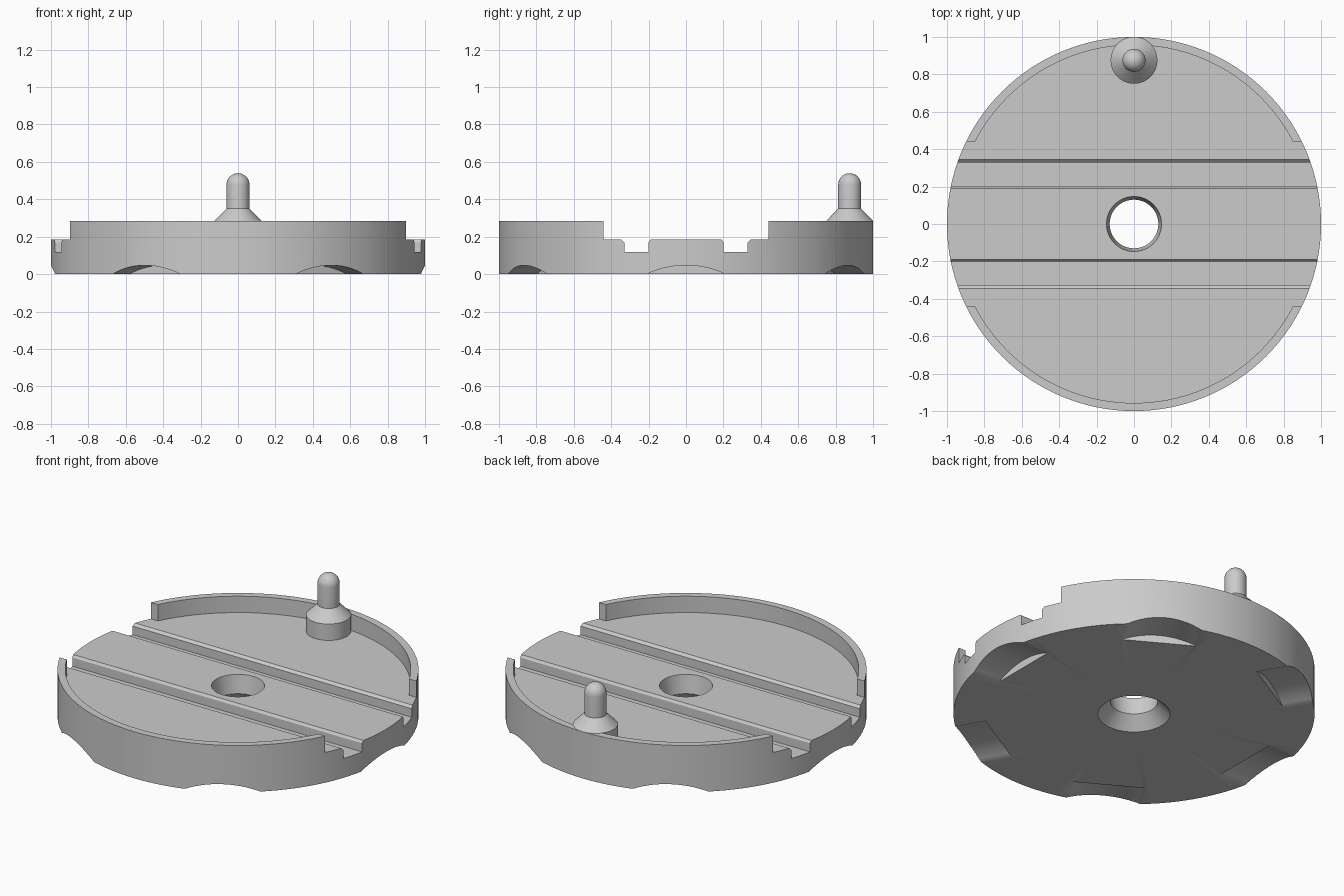
import bpy, bmesh, math
from mathutils import Matrix

cube = bpy.data.objects.get("Cube")
if cube:
    bpy.data.objects.remove(cube, do_unlink=True)

FLOOR, RIM = 0.185, 0.285

grey = bpy.data.materials.new("light_grey")
grey.use_nodes = True
colour = (0.6, 0.6, 0.6, 1)
grey.diffuse_color = colour
grey.node_tree.nodes["Principled BSDF"].inputs["Base Color"].default_value = colour


def finish(name, bm):
    """Turn a bmesh into a linked object with the shared material."""
    bmesh.ops.remove_doubles(bm, verts=bm.verts, dist=1e-5)
    bmesh.ops.recalc_face_normals(bm, faces=bm.faces)
    mesh = bpy.data.meshes.new(name)
    bm.to_mesh(mesh)
    bm.free()
    mesh.materials.append(grey)
    obj = bpy.data.objects.new(name, mesh)
    bpy.context.collection.objects.link(obj)
    return obj


def lathe(name, profile, steps, closed):
    """Revolve (radius, height) points about z."""
    bm = bmesh.new()
    verts = [bm.verts.new((r, 0, z)) for r, z in profile]
    edges = [bm.edges.new(pair) for pair in zip(verts, verts[1:])]
    if closed:
        edges.append(bm.edges.new((verts[-1], verts[0])))
    bmesh.ops.spin(bm, geom=verts + edges, cent=(0, 0, 0), axis=(0, 0, 1),
                   angle=math.tau, steps=steps)
    return finish(name, bm)


def prism_x(name, outline, x0, x1):
    """Extrude a (y, z) outline along x."""
    bm = bmesh.new()
    face = bm.faces.new([bm.verts.new((x0, y, z)) for y, z in outline])
    moved = bmesh.ops.extrude_face_region(bm, geom=[face])["geom"]
    bmesh.ops.translate(bm, vec=(x1 - x0, 0, 0),
                        verts=[v for v in moved if isinstance(v, bmesh.types.BMVert)])
    return finish(name, bm)


def activate(obj):
    bpy.ops.object.select_all(action="DESELECT")
    obj.select_set(True)
    bpy.context.view_layer.objects.active = obj


def cut(target, cutter):
    cutter.hide_render = True
    mod = target.modifiers.new("cut", "BOOLEAN")
    mod.operation, mod.solver, mod.object = "DIFFERENCE", "EXACT", cutter
    activate(target)
    bpy.ops.object.modifier_apply(modifier=mod.name)
    bpy.data.objects.remove(cutter, do_unlink=True)


# Round tray with raised rim and a flared centre hole
base = lathe("base_tray", [
    (0.2, 0), (1, 0), (1, RIM), (0.957, RIM), (0.957, FLOOR),
    (0.147, FLOOR), (0.13, 0.075)], 128, True)

# Rim opening and two chamfered grooves running across the tray
half = [(0.19, FLOOR), (0.2, 0.17), (0.2, 0.118), (0.33, 0.118),
        (0.33, 0.17), (0.345, FLOOR), (0.44, FLOOR), (0.44, 0.4)]
outline = half + [(-y, z) for y, z in reversed(half)]
cut(base, prism_x("channel_cutter", outline, -1.2, 1.2))

# Six shallow arched notches under the outer edge
ARCH, RISE = 0.49, 0.047
for i in range(6):
    notch = prism_x("notch_cutter", [
        (ARCH * math.cos(a), RISE - ARCH + ARCH * math.sin(a))
        for a in (math.tau * k / 96 for k in range(96))], 0.8, 1.2)
    notch.data.transform(Matrix.Rotation(i * math.pi / 3, 4, "Z"))
    cut(base, notch)

# Locating peg: collar, cone, shaft and domed tip
R, SHOULDER = 0.0615, 0.478
dome = [(R * math.cos(k * math.pi / 16), SHOULDER + R * math.sin(k * math.pi / 16))
        for k in range(8)]
peg = lathe("locating_peg", [
    (0, FLOOR - 0.02), (0.125, FLOOR - 0.02), (0.125, RIM), (R, 0.35)]
    + dome + [(0, SHOULDER + R)], 48, False)
peg.location = (0, 0.875, 0)

for obj in (base, peg):
    activate(obj)
    bpy.ops.object.shade_smooth_by_angle(angle=math.radians(25))
